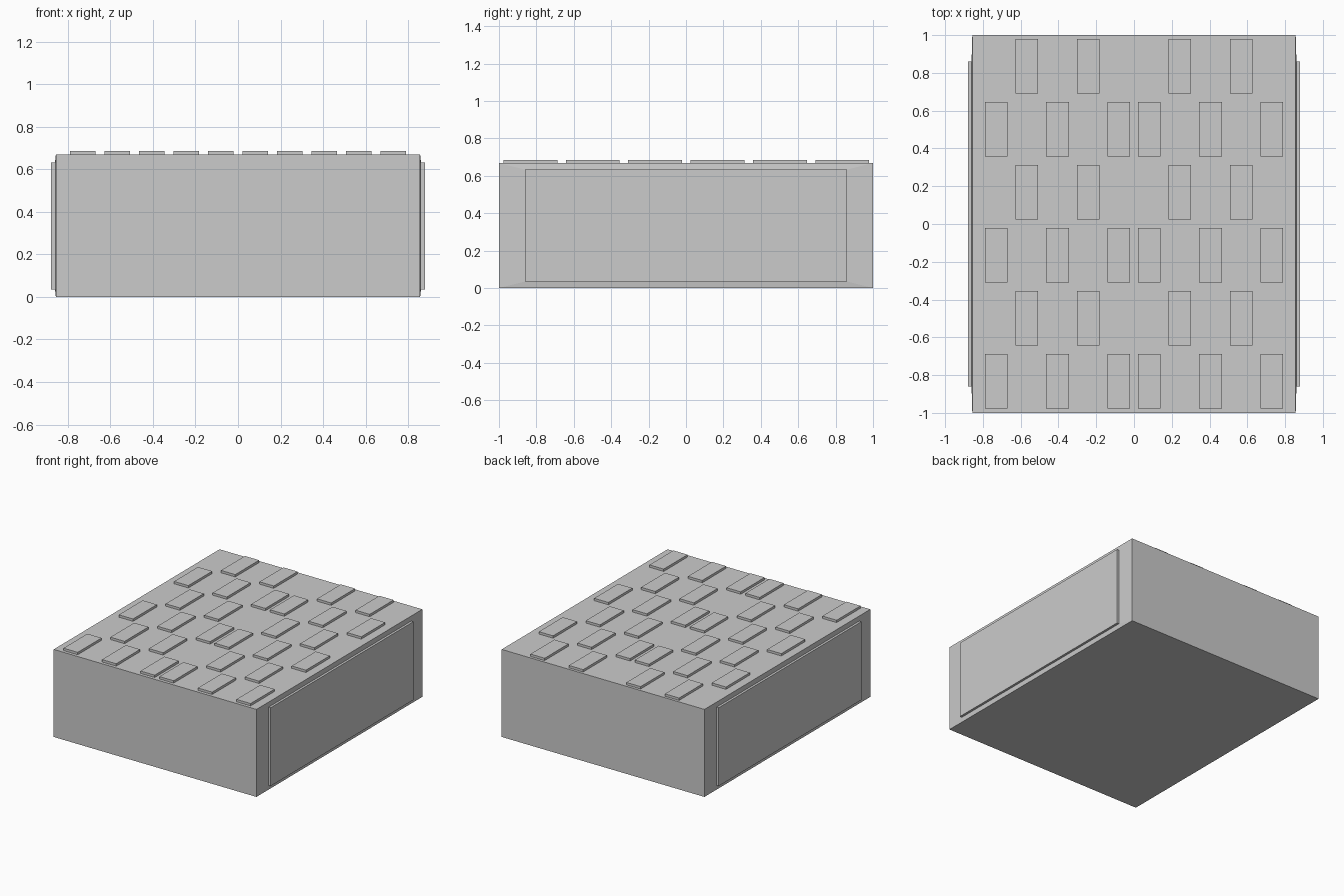
import bpy, bmesh

if "Cube" in bpy.data.objects:
    bpy.data.objects.remove(bpy.data.objects["Cube"])

W, D, H = 0.856, 1.0, 0.668     # half width, half depth, height
TILE = (0.12, 0.288, 0.018)     # raised tile size


def finish(bm, name):
    bmesh.ops.recalc_face_normals(bm, faces=bm.faces)
    mesh = bpy.data.meshes.new(name)
    bm.to_mesh(mesh)
    bm.free()
    obj = bpy.data.objects.new(name, mesh)
    bpy.context.collection.objects.link(obj)
    return obj


def add_box(bm, centre, size):
    verts = bmesh.ops.create_cube(bm, size=1)["verts"]
    bmesh.ops.scale(bm, vec=size, verts=verts)
    bmesh.ops.translate(bm, vec=centre, verts=verts)
    return verts


# Main block with a raised panel on each side
bm = bmesh.new()
add_box(bm, (0, 0, H / 2), (2 * W, 2 * D, H))
for side in (-1, 1):
    face = next(f for f in bm.faces if f.calc_center_median().x * side > W - 0.001)
    bmesh.ops.inset_region(bm, faces=[face], thickness=0.05)
    for v in face.verts:
        v.co.x = side * (W + 0.004)
        v.co.y = 0.86 if v.co.y > 0 else -0.86
    new = bmesh.ops.extrude_discrete_faces(bm, faces=[face])["faces"][0]
    for v in new.verts:
        v.co.x = side * 0.878
finish(bm, "block_with_side_panels")

# Staggered rows of raised tiles, mirrored about the centre
bm = bmesh.new()
for row in range(6):
    y = -0.832 + row * 0.3335
    columns = (0, 2, 4) if row % 2 == 0 else (1, 3)
    for col in columns:
        for side in (-1, 1):
            x = side * (0.73 - col * 0.1625)
            add_box(bm, (x, y, H + TILE[2] / 2), TILE)
# Drop the hidden undersides
under = [f for f in bm.faces if f.calc_center_median().z < H + 0.001]
bmesh.ops.delete(bm, geom=under, context='FACES')
finish(bm, "top_tiles")
